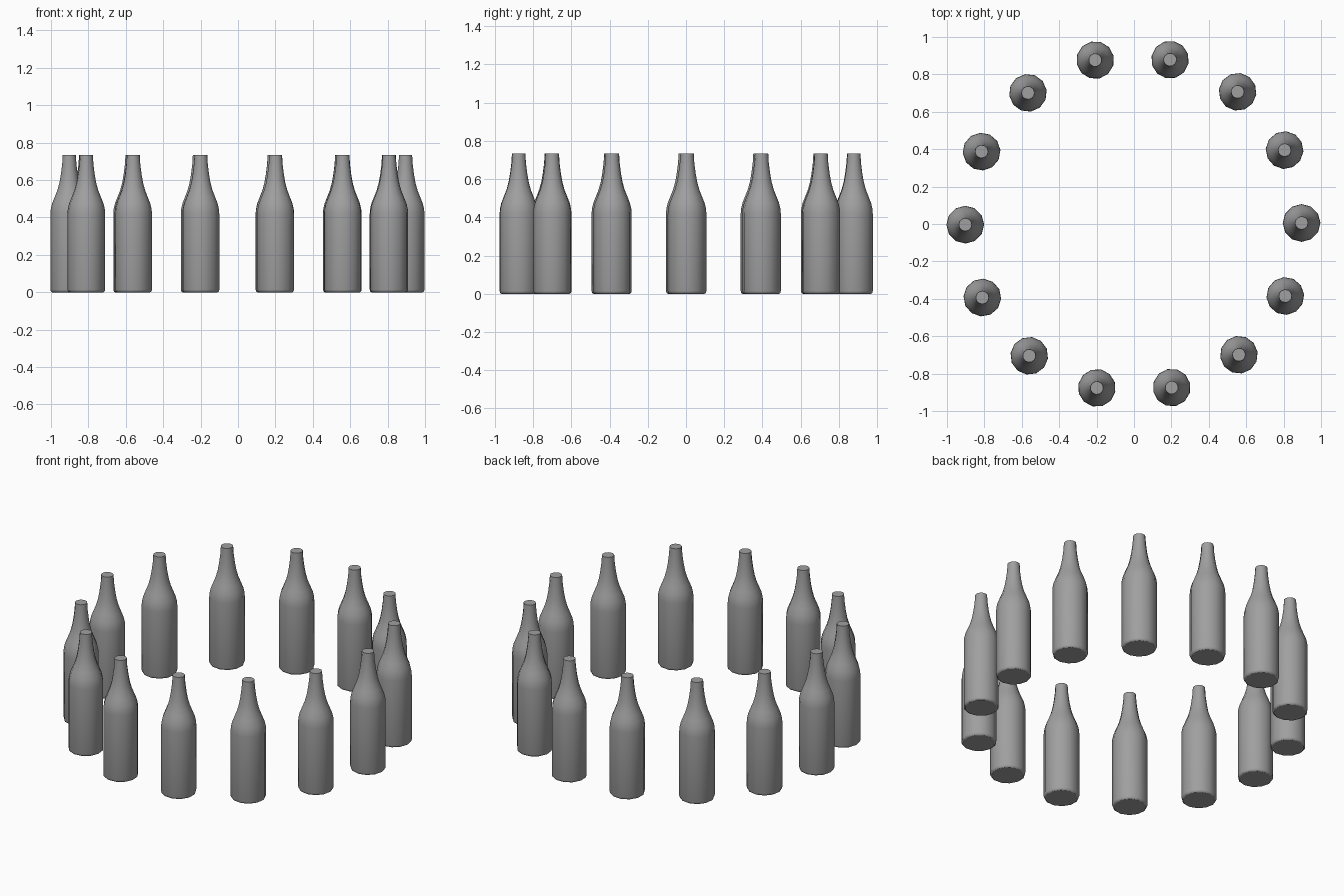
import bpy, bmesh, math

if "Cube" in bpy.data.objects:
    bpy.data.objects.remove(bpy.data.objects["Cube"])

COUNT, SIDES, RING = 14, 12, 0.899

glass = bpy.data.materials.new("grey glass")
glass.diffuse_color = (0.35, 0.35, 0.35, 1)
glass.use_nodes = True
glass.node_tree.nodes["Principled BSDF"].inputs["Base Color"].default_value = glass.diffuse_color

# Bottle outline as (radius, height): foot bevel, body, shoulder, neck
profile = [(0.091, 0.0), (0.098, 0.004), (0.101, 0.014), (0.101, 0.42),
           (0.099, 0.445), (0.092, 0.475), (0.078, 0.51), (0.064, 0.545),
           (0.053, 0.585), (0.045, 0.63), (0.038, 0.685), (0.035, 0.735)]


def bottle_mesh():
    bm = bmesh.new()
    rings = []
    for r, z in profile:
        rings.append([bm.verts.new((r * math.cos(2 * math.pi * i / SIDES),
                                    r * math.sin(2 * math.pi * i / SIDES), z))
                      for i in range(SIDES)])
    for low, high in zip(rings, rings[1:]):
        for i in range(SIDES):
            j = (i + 1) % SIDES
            bm.faces.new((low[i], low[j], high[j], high[i])).smooth = True
    # Flat base and mouth
    caps = [bm.faces.new(rings[0][::-1]), bm.faces.new(rings[-1])]
    for cap in caps:
        for edge in cap.edges:
            edge.smooth = False
    mesh = bpy.data.meshes.new("bottle")
    bm.to_mesh(mesh)
    bm.free()
    mesh.materials.append(glass)
    return mesh


# Ring of identical bottles, each turned with its place on the ring
mesh = bottle_mesh()
for k in range(COUNT):
    a = 2 * math.pi * k / COUNT + 0.005
    bottle = bpy.data.objects.new(f"bottle_{k + 1}", mesh)
    bottle.location = (RING * math.cos(a) - 0.003, RING * math.sin(a) + 0.001, 0)
    bottle.rotation_euler.z = a
    bpy.context.collection.objects.link(bottle)
